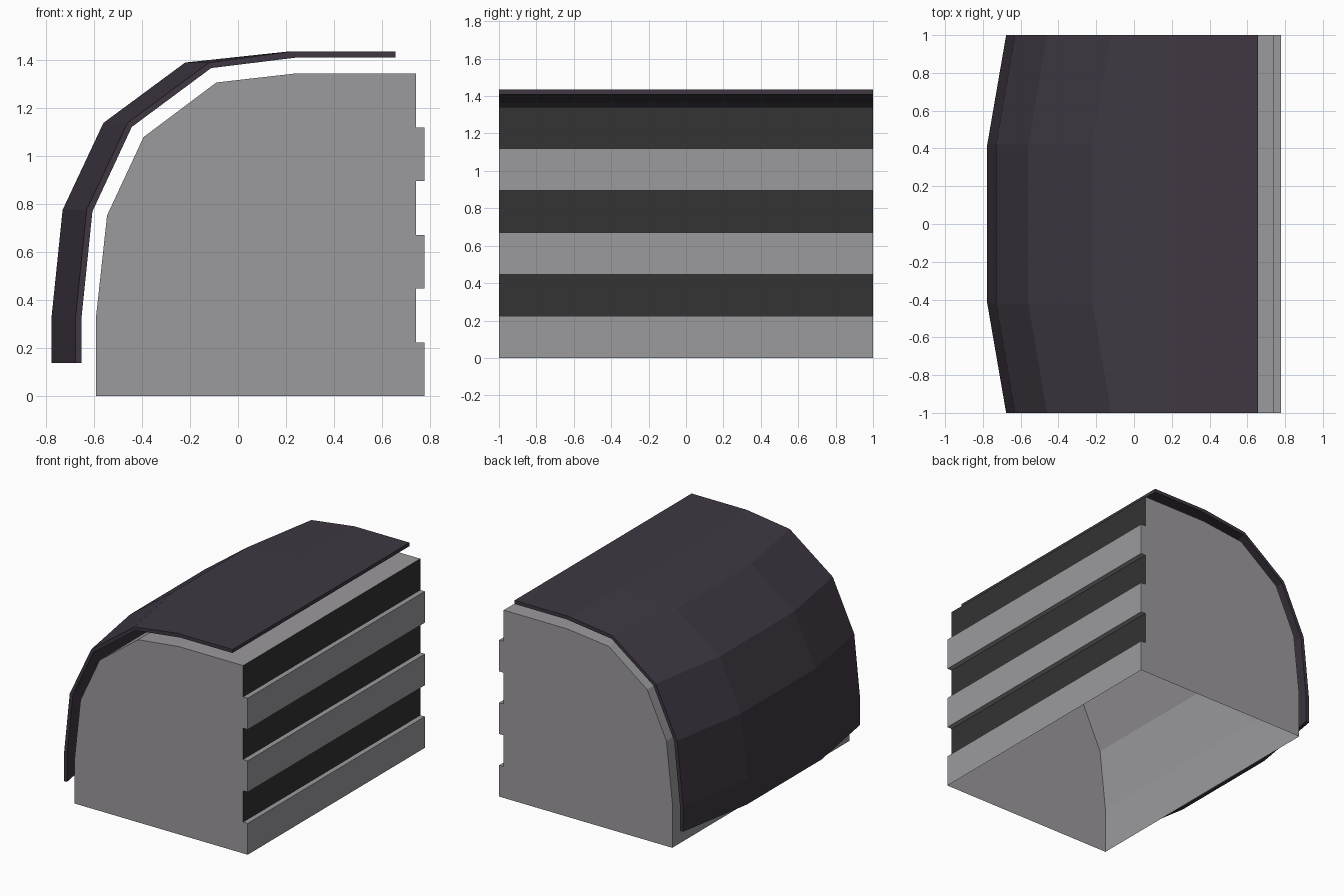
import bpy

if "Cube" in bpy.data.objects:
    bpy.data.objects.remove(bpy.data.objects["Cube"])


def material(name, rgb):
    mat = bpy.data.materials.new(name)
    mat.diffuse_color = (*rgb, 1)
    mat.use_nodes = True
    mat.node_tree.nodes["Principled BSDF"].inputs["Base Color"].default_value = mat.diffuse_color
    return mat


def loft(name, stations, mats, wall_material=None):
    """Skin between matching closed sections of (x, y, z) points and cap both ends."""
    n = len(stations[0])
    verts = [p for s in stations for p in s]
    faces, slots = [], []
    for s in range(len(stations) - 1):
        for i in range(n):
            if wall_material and wall_material(i) is None:
                continue
            j = (i + 1) % n
            a, b = s * n, (s + 1) * n
            faces.append((a + i, b + i, b + j, a + j))
            slots.append(wall_material(i) if wall_material else 0)
    return verts, faces, slots, n, name, mats


def finish(data, caps):
    verts, faces, slots, n, name, mats = data
    faces += caps
    slots += [0] * len(caps)
    mesh = bpy.data.meshes.new(name)
    mesh.from_pydata(verts, [], faces)
    for m in mats:
        mesh.materials.append(m)
    for poly, slot in zip(mesh.polygons, slots):
        poly.material_index = slot
    ob = bpy.data.objects.new(name, mesh)
    bpy.context.collection.objects.link(ob)
    return ob


grey = material("body_grey", (0.33, 0.32, 0.335))
black = material("recess_black", (0.033, 0.033, 0.033))
plum = material("canopy_plum", (0.05, 0.039, 0.055))

# Body: stepped right side, faceted curve over the left, open underneath
step = 1.342 / 6
profile = []
for k in range(6):
    x = 0.777 if k % 2 == 0 else 0.741
    profile += [(x, k * step), (x, (k + 1) * step)]
profile += [(0.235, 1.342), (-0.09, 1.305), (-0.393, 1.078),
            (-0.545, 0.752), (-0.592, 0.32), (-0.592, 0)]
n = len(profile)


def body_wall(i):
    if i == n - 1:
        return None                       # open bottom
    return 1 if i in (2, 6, 10) else 0    # recessed bands are black


body = loft("body", [[(x, y, z) for x, z in profile] for y in (-1, 1)],
            [grey, black], body_wall)
finish(body, [tuple(range(n)), tuple(range(2 * n - 1, n - 1, -1))])

# Canopy: thin faceted shell, pulled in toward the body at both ends
outer = [(-0.777, 0.138), (-0.777, 0.32), (-0.73, 0.775), (-0.56, 1.137),
         (-0.22, 1.388), (0.21, 1.434), (0.656, 1.434)]
inner = [(-0.752, 0.138), (-0.752, 0.32), (-0.706, 0.768), (-0.542, 1.12),
         (-0.212, 1.365), (0.235, 1.409), (0.656, 1.409)]
pull = [1, 1, 1, 1, 1, 0.1, 0]
section = list(zip(outer, pull)) + list(zip(inner, pull))[::-1]
section = section[::-1]
stations = [[(x + shift * w, y, z) for (x, z), w in section]
            for y, shift in ((-1, 0.1), (-0.42, 0), (0.42, 0), (1, 0.1))]
m = len(section)
caps = []
for i in range(m // 2 - 1):
    quad = (i, i + 1, m - 2 - i, m - 1 - i)
    caps += [quad, tuple(3 * m + v for v in reversed(quad))]
canopy = finish(loft("canopy", stations, [plum]), caps)

# Consistent outward normals on the closed shell
import bmesh
bm = bmesh.new()
bm.from_mesh(canopy.data)
bmesh.ops.recalc_face_normals(bm, faces=bm.faces)
bm.to_mesh(canopy.data)
bm.free()
